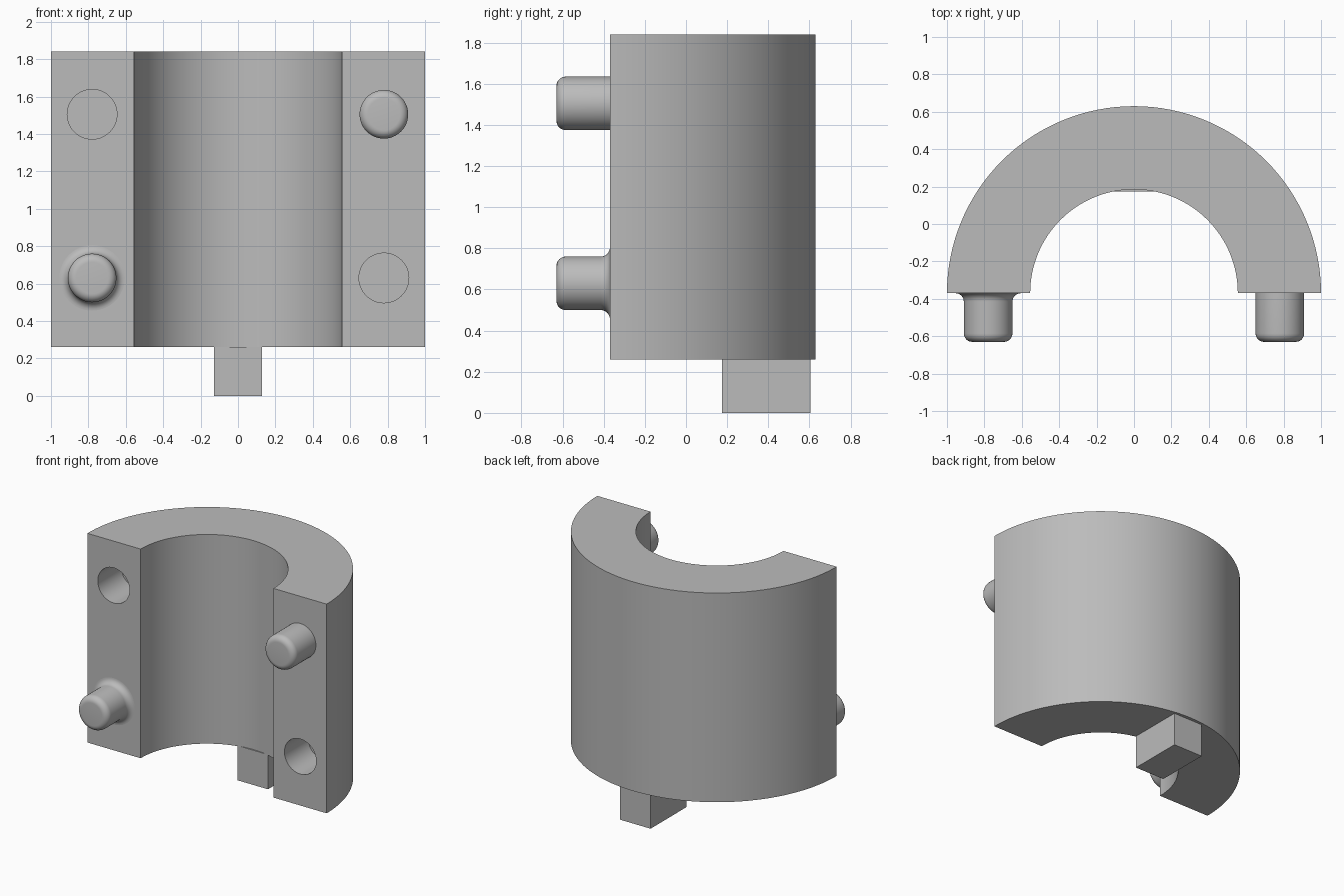
import bpy, bmesh
from math import pi, sin, cos, radians
from mathutils import Matrix, Vector

if "Cube" in bpy.data.objects:
    bpy.data.objects.remove(bpy.data.objects["Cube"], do_unlink=True)

FACE_Y = -0.37            # split plane, also the axis of the bore
BOTTOM, TOP = 0.26, 1.84
PEG_X, LOW_Z, HIGH_Z = 0.78, 0.63, 1.505
PEG_R, PEG_LEN, ROUND = 0.13, 0.26, 0.045

grey = bpy.data.materials.new("plain grey")
grey.use_nodes = True
colour = (0.5, 0.5, 0.5, 1)
grey.diffuse_color = colour
grey.node_tree.nodes["Principled BSDF"].inputs["Base Color"].default_value = colour


def add_object(name, bm):
    bmesh.ops.recalc_face_normals(bm, faces=bm.faces)
    mesh = bpy.data.meshes.new(name)
    bm.to_mesh(mesh)
    bm.free()
    mesh.materials.append(grey)
    obj = bpy.data.objects.new(name, mesh)
    bpy.context.collection.objects.link(obj)
    return obj


def select_only(obj):
    bpy.ops.object.select_all(action="DESELECT")
    obj.select_set(True)
    bpy.context.view_layer.objects.active = obj


def smooth(obj):
    select_only(obj)
    bpy.ops.object.shade_smooth_by_angle(angle=radians(35))


def arc(radius, steps=64):
    return [(radius * cos(pi * i / steps), FACE_Y + radius * sin(pi * i / steps))
            for i in range(steps + 1)]


# Half sleeve: half ring outline pulled upwards
bm = bmesh.new()
outline = arc(1) + arc(0.555)[::-1]
base = bm.faces.new([bm.verts.new((x, y, BOTTOM)) for x, y in outline])
walls = bmesh.ops.extrude_face_region(bm, geom=[base], use_keep_orig=True)
bmesh.ops.translate(bm, vec=(0, 0, TOP - BOTTOM),
                    verts=[v for v in walls["geom"] if isinstance(v, bmesh.types.BMVert)])
sleeve = add_object("half_sleeve", bm)

# Blind holes opposite the pegs
for x, z in ((-PEG_X, HIGH_Z), (PEG_X, LOW_Z)):
    bm = bmesh.new()
    bmesh.ops.create_cone(bm, cap_ends=True, segments=48, radius1=0.133, radius2=0.133, depth=0.56,
                          matrix=Matrix.Translation((x, FACE_Y, z)) @ Matrix.Rotation(pi / 2, 4, "X"))
    cutter = add_object("hole_cutter", bm)
    cutter.hide_render = True
    cut = sleeve.modifiers.new("hole", "BOOLEAN")
    cut.operation, cut.solver, cut.object = "DIFFERENCE", "EXACT", cutter
    select_only(sleeve)
    bpy.ops.object.modifier_apply(modifier=cut.name)
    bpy.data.objects.remove(cutter, do_unlink=True)
smooth(sleeve)


# Pegs: lathed profile of (radius, distance from the split plane)
def peg(name, x, z, fillet):
    steps = 8
    angles = [pi / 2 * i / steps for i in range(steps + 1)]
    profile = [(PEG_R, -0.02)]
    if fillet:
        profile = [(PEG_R + fillet * (1 - sin(a)), fillet * (1 - cos(a))) for a in angles]
    profile += [(PEG_R - ROUND * (1 - cos(a)), PEG_LEN - ROUND * (1 - sin(a))) for a in angles]
    bm = bmesh.new()
    verts = [bm.verts.new((x + r, FACE_Y - d, z)) for r, d in profile]
    edges = [bm.edges.new(pair) for pair in zip(verts, verts[1:])]
    bmesh.ops.spin(bm, geom=verts + edges, cent=(x, 0, z), axis=(0, 1, 0),
                   angle=2 * pi, steps=48, use_merge=True)
    bmesh.ops.remove_doubles(bm, verts=bm.verts, dist=0.0001)
    bmesh.ops.holes_fill(bm, edges=[e for e in bm.edges if e.is_boundary])
    smooth(add_object(name, bm))


peg("upper_left_peg", PEG_X, HIGH_Z, 0)
peg("lower_right_peg", -PEG_X, LOW_Z, 0.045)

# Square key under the sleeve
bm = bmesh.new()
bmesh.ops.create_cube(bm, size=1)
low, high = Vector((-0.128, 0.175, 0)), Vector((0.128, 0.605, BOTTOM + 0.002))
bmesh.ops.scale(bm, vec=high - low, verts=bm.verts)
bmesh.ops.translate(bm, vec=(low + high) / 2, verts=bm.verts)
add_object("bottom_key", bm)
